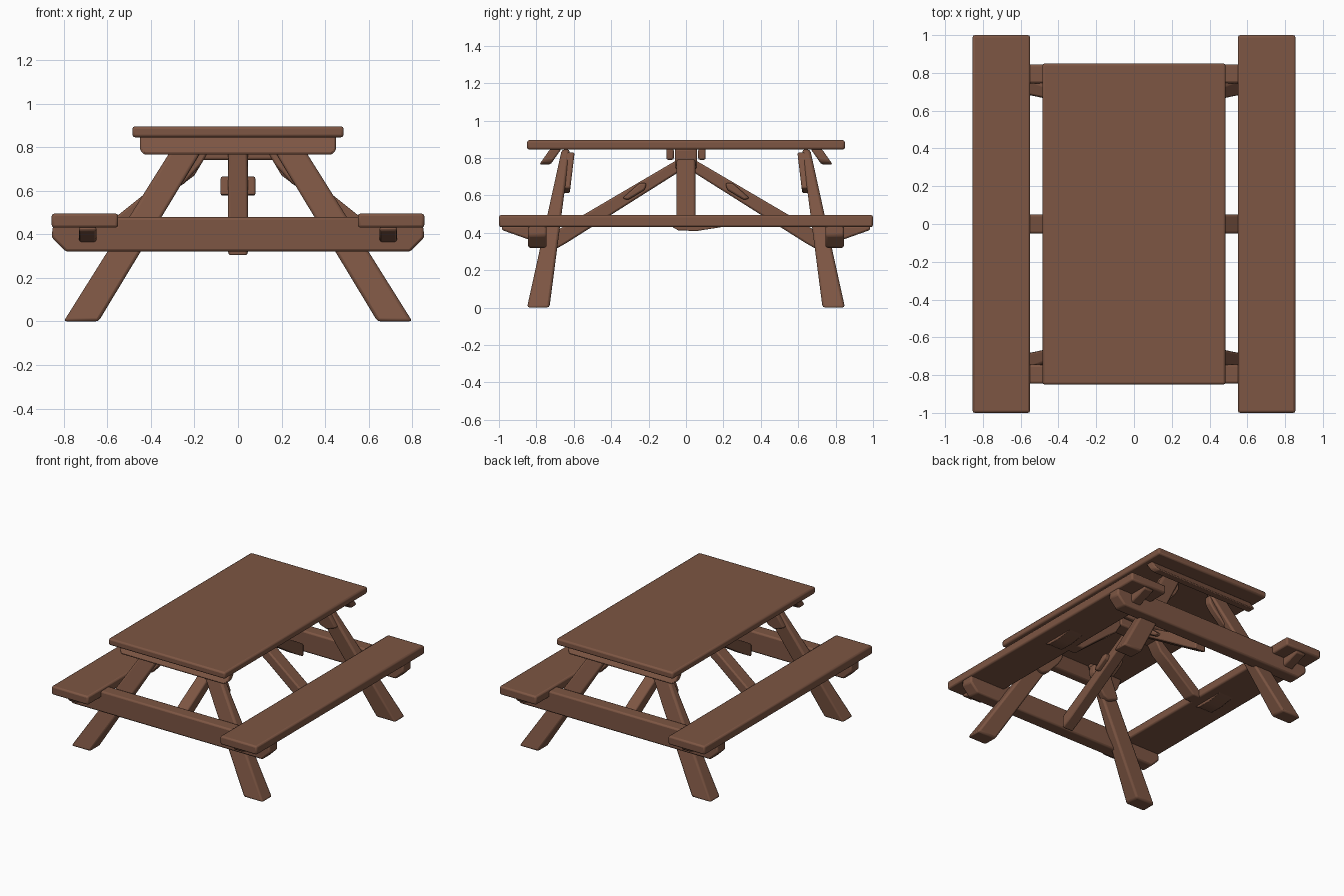
import bpy, bmesh

if "Cube" in bpy.data.objects:
    bpy.data.objects.remove(bpy.data.objects["Cube"], do_unlink=True)

COLOUR = (0.205, 0.092, 0.056, 1)
wood = bpy.data.materials.new("brown_wood")
wood.use_nodes = True
wood.diffuse_color = COLOUR
bsdf = wood.node_tree.nodes["Principled BSDF"]
bsdf.inputs["Base Color"].default_value = COLOUR
bsdf.inputs["Roughness"].default_value = 0.8


def board(name, profile, near, far, axis="y", bevel=0.01, sx=1, sy=1):
    """Extrude a (u, z) profile along an axis; near/far are (base, change per z)."""
    bm = bmesh.new()
    rings = []
    for base, slope in (near, far):
        ring = []
        for u, z in profile:
            d = base + slope * z
            x, y = (u, d) if axis == "y" else (d, u)
            ring.append(bm.verts.new((x * sx, y * sy, z)))
        rings.append(ring)
    a, b = rings
    bm.faces.new(a)
    bm.faces.new(b)
    for i in range(len(a)):
        j = (i + 1) % len(a)
        bm.faces.new((a[i], a[j], b[j], b[i]))
    bmesh.ops.recalc_face_normals(bm, faces=bm.faces)
    mesh = bpy.data.meshes.new(name)
    bm.to_mesh(mesh)
    bm.free()
    mesh.materials.append(wood)
    obj = bpy.data.objects.new(name, mesh)
    bpy.context.collection.objects.link(obj)
    mod = obj.modifiers.new("worn_edges", "BEVEL")
    mod.width = bevel
    mod.segments = 2
    bpy.ops.object.select_all(action="DESELECT")
    obj.select_set(True)
    bpy.context.view_layer.objects.active = obj
    bpy.ops.object.shade_smooth_by_angle()
    return obj


def rect(u0, u1, z0, z1):
    return [(u0, z0), (u1, z0), (u1, z1), (u0, z1)]


def flat(v):
    return (v, 0)


# Table top and its middle cleats
board("table_top", rect(-0.485, 0.485, 0.845, 0.895), flat(-0.85), flat(0.85), bevel=0.012)
for sy, end in ((-1, "front"), (1, "back")):
    board("middle_cleat_" + end, rect(-0.2, 0.2, 0.79, 0.85),
          flat(0.065), flat(0.105), sy=sy)

# End frames
beam = [(-0.79, 0.32), (0.79, 0.32), (0.855, 0.385), (0.85, 0.44), (0.56, 0.44),
        (0.56, 0.478), (-0.56, 0.478), (-0.56, 0.44), (-0.85, 0.44), (-0.855, 0.385)]
top_rail = [(-0.43, 0.765), (0.43, 0.765), (0.45, 0.785), (0.45, 0.85),
            (-0.45, 0.85), (-0.45, 0.785)]
leg = [(0.64, 0), (0.8, 0), (0.27, 0.845), (0.13, 0.845)]
gusset = [(0.30, 0.61), (0.25, 0.63), (0.17, 0.72), (0.14, 0.77), (0.14, 0.83),
          (0.28, 0.83), (0.38, 0.64)]
end_wedge = [(0.83, 0.36), (0.9, 0.385), (0.985, 0.415), (0.985, 0.435), (0.83, 0.435)]
ridge_brace = [(0.72, 0.30), (0.72, 0.395), (0.03, 0.80), (0.03, 0.73), (0.64, 0.345)]

for sy, end in ((-1, "front"), (1, "back")):
    board("seat_beam_" + end, beam, flat(0.745), flat(0.845), bevel=0.012, sy=sy)
    board("top_rail_" + end, top_rail, (1.26, -0.7), (1.32, -0.7), sy=sy)
    # Brace rising from the seat beam to the middle of the top, with its collar
    board("ridge_brace_" + end, ridge_brace, flat(-0.045), flat(0.045),
          axis="x", sy=sy)
    board("brace_collar_" + end,
          [(0.34, 0.585), (0.31, 0.575), (0.22, 0.63), (0.21, 0.665), (0.25, 0.665)],
          flat(-0.08), flat(0.08), axis="x", sy=sy)
    for sx, side in ((-1, "right"), (1, "left")):
        tag = end + "_" + side
        board("leg_" + tag, leg, (0.73, -0.13), (0.85, -0.22), bevel=0.014, sx=sx, sy=sy)
        board("gusset_" + tag, gusset, (0.695, -0.12), (0.75, -0.12), sx=sx, sy=sy)
        board("bench_wedge_" + tag, end_wedge, flat(0.65), flat(0.73),
              axis="x", sx=sx, sy=sy)

# Benches with their middle supports
side_brace = [(0.62, 0.43), (0.56, 0.48), (0.16, 0.80), (0.14, 0.77), (0.2, 0.67),
              (0.28, 0.61), (0.5, 0.43)]
middle_wedge = [(-0.08, 0.435), (-0.04, 0.412), (0.06, 0.41), (0.22, 0.435)]
for sx, side in ((-1, "right"), (1, "left")):
    board("bench_" + side, rect(0.55, 0.855, 0.43, 0.495), flat(-1), flat(1),
          bevel=0.012, sx=sx)
    board("side_brace_" + side, side_brace, flat(-0.05), flat(0.05), sx=sx)
    board("bench_middle_wedge_" + side, middle_wedge, flat(0.62), flat(0.74),
          axis="x", bevel=0.004, sx=sx)

# Block where the four braces meet
board("brace_hub", rect(-0.17, 0.17, 0.74, 0.85), flat(-0.06), flat(0.06), bevel=0.012)
